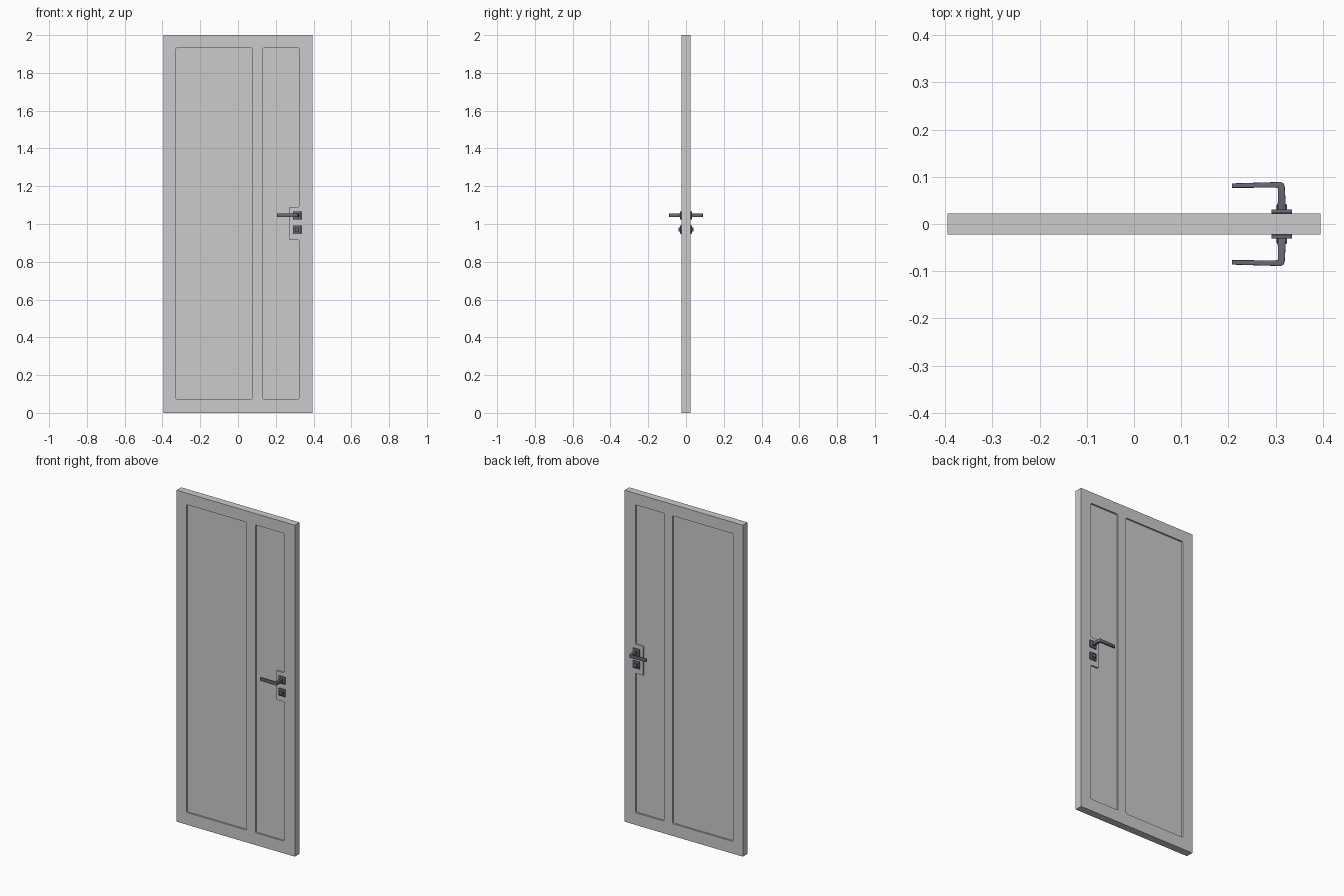
import bpy, bmesh
from mathutils import Vector

if "Cube" in bpy.data.objects:
    bpy.data.objects.remove(bpy.data.objects["Cube"])

HALF_T = 0.0225      # half door thickness
RECESS = 0.01        # panel depth
HX = 0.313           # hardware centre line

dark = bpy.data.materials.new("dark_metal")
dark.diffuse_color = (0.14, 0.14, 0.18, 1)
dark.use_nodes = True
dark.node_tree.nodes["Principled BSDF"].inputs["Base Color"].default_value = dark.diffuse_color


def rounded(pts, r, segs=4):
    """Round every corner of a closed 2D outline."""
    out = []
    for i, p in enumerate(pts):
        p = Vector(p)
        a = p + (Vector(pts[i - 1]) - p).normalized() * r
        b = p + (Vector(pts[(i + 1) % len(pts)]) - p).normalized() * r
        for k in range(segs + 1):
            t = k / segs
            out.append(a * (1 - t) ** 2 + p * 2 * t * (1 - t) + b * t * t)
    return out


def prism(name, pts, lo, hi, axis):
    """Extrude an outline (xz along y, or xy along z)."""
    bm = bmesh.new()
    place = (lambda p, h: (p[0], h, p[1])) if axis == "y" else (lambda p, h: (p[0], p[1], h))
    face = bm.faces.new([bm.verts.new(place(p, lo)) for p in pts])
    geo = bmesh.ops.extrude_face_region(bm, geom=[face])["geom"]
    move = Vector((0, hi - lo, 0) if axis == "y" else (0, 0, hi - lo))
    bmesh.ops.translate(bm, vec=move, verts=[g for g in geo if isinstance(g, bmesh.types.BMVert)])
    bmesh.ops.recalc_face_normals(bm, faces=bm.faces)
    me = bpy.data.meshes.new(name)
    bm.to_mesh(me)
    bm.free()
    ob = bpy.data.objects.new(name, me)
    bpy.context.collection.objects.link(ob)
    return ob


def rect(x0, x1, z0, z1):
    return [(x0, z0), (x1, z0), (x1, z1), (x0, z1)]


def square(cz, h):
    return rect(HX - h, HX + h, cz - h, cz + h)


def hardware(ob, bevel):
    """Dark metal, softened edges, repeated on the back of the door."""
    ob.data.materials.append(dark)
    b = ob.modifiers.new("bevel", "BEVEL")
    b.width, b.segments = bevel, 2
    m = ob.modifiers.new("mirror", "MIRROR")
    m.use_axis = (False, True, False)
    bpy.ops.object.select_all(action="DESELECT")
    bpy.context.view_layer.objects.active = ob
    ob.select_set(True)
    for mod in ("bevel", "mirror"):
        bpy.ops.object.modifier_apply(modifier=mod)
    bpy.ops.object.shade_smooth_by_angle()


# door leaf with recessed panels on both faces
door = prism("door_leaf", rect(-0.395, 0.395, 0, 2), -HALF_T, HALF_T, "y")
wide = rect(-0.328, 0.074, 0.074, 1.931)
narrow = [(0.132, 0.074), (0.323, 0.074), (0.323, 0.915), (0.27, 0.915),
          (0.27, 1.09), (0.323, 1.09), (0.323, 1.931), (0.132, 1.931)]
bpy.context.view_layer.objects.active = door
for outline in (wide, narrow):
    for s in (-1, 1):
        ends = sorted((s * (HALF_T - RECESS), s * 0.05))
        cutter = prism("panel_cutter", rounded(outline, 0.006), *ends, "y")
        cutter.hide_render = True
        mod = door.modifiers.new("cut", "BOOLEAN")
        mod.object, mod.operation, mod.solver = cutter, "DIFFERENCE", "EXACT"
        bpy.ops.object.modifier_apply(modifier=mod.name)
        bpy.data.objects.remove(cutter)

# square plates for handle and lock
for name, cz in (("handle_plate", 1.045), ("lock_plate", 0.97)):
    hardware(prism(name, square(cz, 0.022), -0.0305, -HALF_T, "y"), 0.001)

# lock boss
hardware(prism("lock_boss", square(0.97, 0.011), -0.041, -0.03, "y"), 0.001)

# lever handle: neck, rounded corner and tapering grip
lever = [(0.304, -0.03), (0.305, -0.075), (0.301, -0.077), (0.207, -0.0765), (0.207, -0.086),
         (0.309, -0.089), (0.316, -0.087), (0.319, -0.081), (0.322, -0.03)]
hardware(prism("lever_handle", lever, 1.036, 1.055, "z"), 0.0012)
